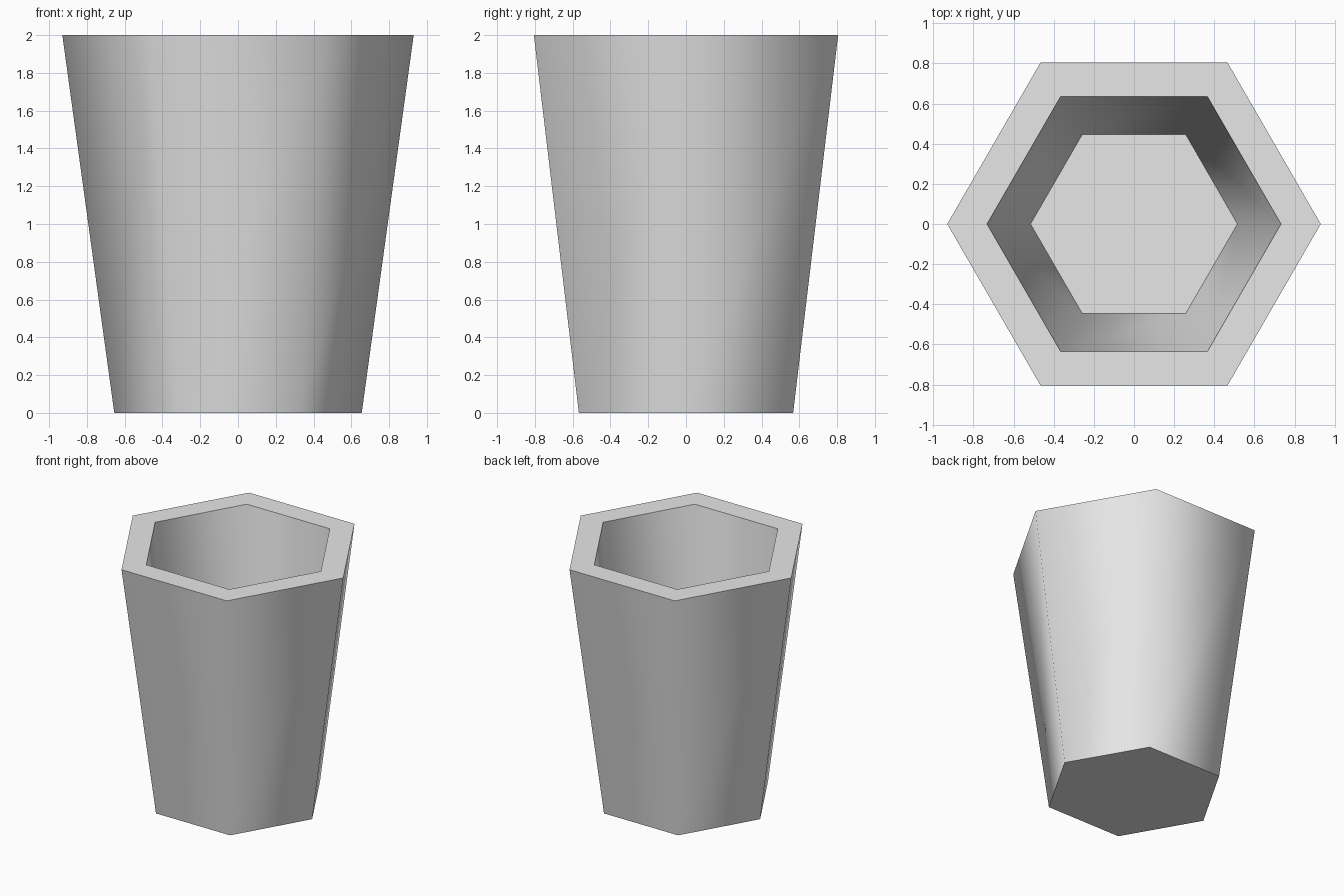
import bpy, bmesh
from math import cos, sin, pi, radians

if "Cube" in bpy.data.objects:
    bpy.data.objects.remove(bpy.data.objects["Cube"], do_unlink=True)

SIDES = 6

# Plain grey material
grey = bpy.data.materials.new("light grey")
grey.use_nodes = True
colour = (0.8, 0.8, 0.8, 1)
grey.diffuse_color = colour
grey.node_tree.nodes["Principled BSDF"].inputs["Base Color"].default_value = colour

# Radius and height of each ring: base, outer rim, inner rim, inside floor
profile = [(0.655, 0), (0.93, 2), (0.732, 2), (0.515, 0.14)]

bm = bmesh.new()
rings = [[bm.verts.new((r * cos(2 * pi * i / SIDES), r * sin(2 * pi * i / SIDES), z))
          for i in range(SIDES)] for r, z in profile]

# Outer wall, rim and inner wall
for low, high in zip(rings, rings[1:]):
    for i in range(SIDES):
        j = (i + 1) % SIDES
        bm.faces.new((low[i], low[j], high[j], high[i]))

# Underside and inside floor
bm.faces.new(rings[0][::-1])
bm.faces.new(rings[-1])
bmesh.ops.recalc_face_normals(bm, faces=bm.faces[:])

mesh = bpy.data.meshes.new("hexagonal_cup")
bm.to_mesh(mesh)
bm.free()
mesh.materials.append(grey)
cup = bpy.data.objects.new("hexagonal_cup", mesh)
bpy.context.collection.objects.link(cup)

# Smooth around the walls, crisp at the rim and floor
bpy.ops.object.select_all(action="DESELECT")
cup.select_set(True)
bpy.context.view_layer.objects.active = cup
bpy.ops.object.shade_smooth_by_angle(angle=radians(65))
